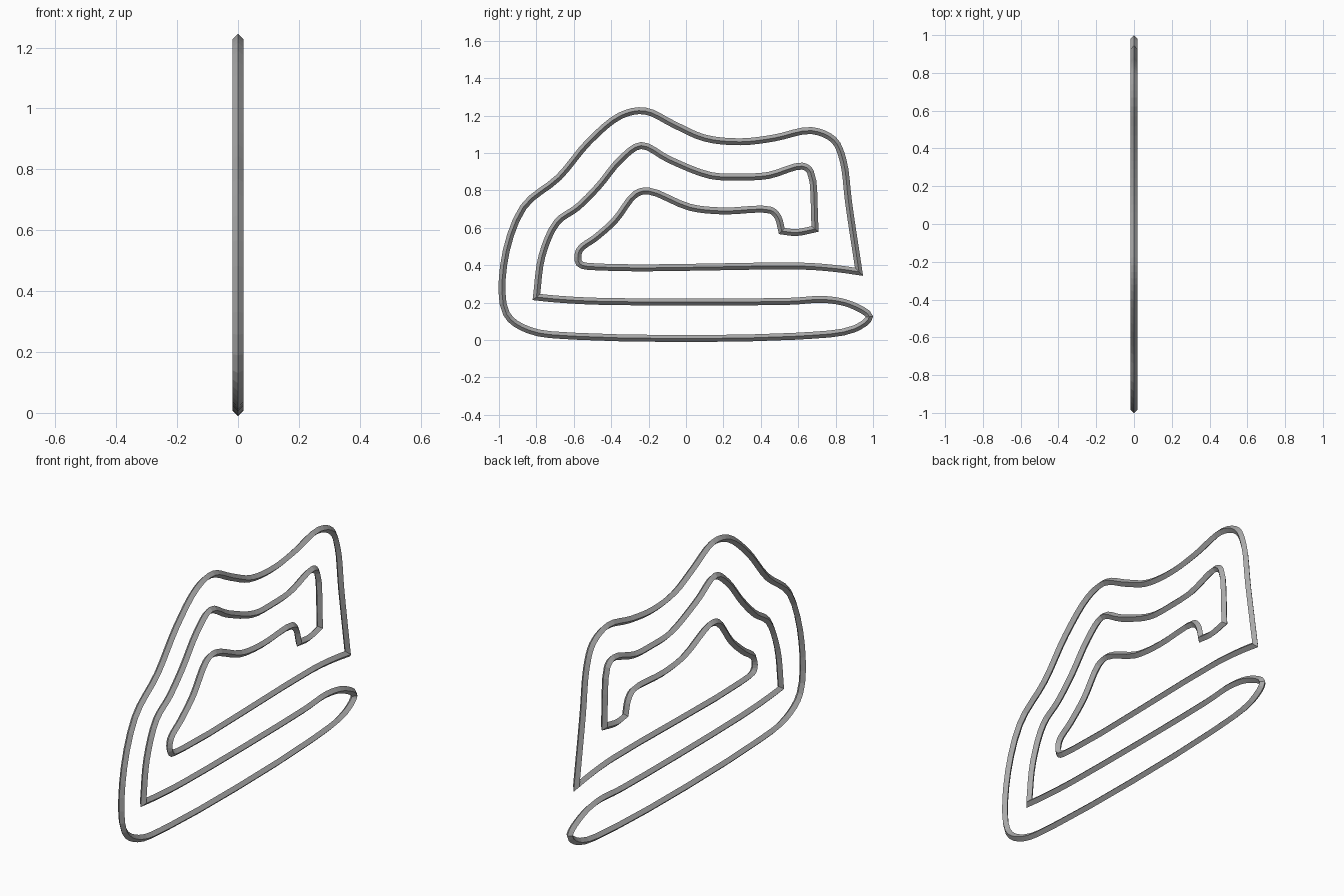
import bpy
import bmesh
from mathutils import Vector

TUBE_RADIUS = 0.0185
STEPS = 4

default_cube = bpy.data.objects.get("Cube")
if default_cube:
    bpy.data.objects.remove(default_cube, do_unlink=True)


def make_material(name, color):
    material = bpy.data.materials.new(name)
    material.use_nodes = True
    material.diffuse_color = color
    material.node_tree.nodes["Principled BSDF"].inputs["Base Color"].default_value = color
    return material


def smooth_run(points):
    """Centripetal spline through the points, leaving out the last one."""
    points = [Vector(p) for p in points]
    first = points[0] * 2 - points[1]
    last = points[-1] * 2 - points[-2]
    padded = [first] + points + [last]
    result = []
    for a, b, c, d in zip(padded, padded[1:], padded[2:], padded[3:]):
        ta, tb, tc = ((q - p).length ** 0.5 for p, q in ((a, b), (b, c), (c, d)))
        # Tangents at both ends of the span
        start = (c - b) + tb * ((b - a) / ta - (c - a) / (ta + tb))
        end = (c - b) + tb * ((d - c) / tc - (d - b) / (tb + tc))
        for step in range(STEPS):
            t = step / STEPS
            result.append(b * (2 * t**3 - 3 * t**2 + 1) + start * (t**3 - 2 * t**2 + t)
                          + c * (3 * t**2 - 2 * t**3) + end * (t**3 - t**2))
    return result


def diamond_tube(name, path, radius, material):
    """Closed tube of four flat sides, mitred along a path in the y-z plane."""
    bm = bmesh.new()
    rings = []
    for i, point in enumerate(path):
        before = (point - path[i - 1]).normalized()
        after = (path[(i + 1) % len(path)] - point).normalized()
        along = (before + after).normalized()
        side = Vector((-along.y, along.x))
        reach = side * radius / max(along.dot(after), 0.6)
        inner, outer = point + reach, point - reach
        corners = ((radius, point), (0, inner), (-radius, point), (0, outer))
        rings.append([bm.verts.new((x, p.x, p.y)) for x, p in corners])
    for i, ring in enumerate(rings):
        previous = rings[i - 1]
        for k in range(len(ring)):
            bm.faces.new((previous[k - 1], previous[k], ring[k], ring[k - 1]))
    bmesh.ops.recalc_face_normals(bm, faces=bm.faces)
    mesh = bpy.data.meshes.new(name)
    bm.to_mesh(mesh)
    bm.free()
    mesh.materials.append(material)
    obj = bpy.data.objects.new(name, mesh)
    bpy.context.collection.objects.link(obj)
    return obj


# Smooth runs (y, z) between the four sharp corners of the loop
outer_run = [
    (-.8, .23), (-.7, .22), (-.46, .207), (.55, .207), (.74, .217), (.88, .19),
    (.98, .125), (.9, .06), (.58, .02), (-.58, .02), (-.84, .053),
    (-.96, .14), (-.975, .4), (-.87, .71), (-.68, .87), (-.52, 1.06),
    (-.35, 1.2), (-.22, 1.225), (-.06, 1.15), (.1, 1.08), (.29, 1.06),
    (.47, 1.08), (.67, 1.12), (.79, 1.07), (.84, .96), (.87, .73), (.925, .365),
]
inner_run = [
    (.925, .365), (.82, .38), (.63, .395), (-.46, .39), (-.57, .41), (-.57, .48),
    (-.48, .55), (-.38, .64), (-.27, .78), (-.2, .797), (.02, .71), (.2, .69),
    (.45, .695), (.49, .66), (.512, .583),
]
notch_run = [(.512, .583), (.59, .575), (.69, .594)]
middle_run = [
    (.69, .594), (.665, .9), (.62, .93), (.44, .88), (.29, .872), (.13, .88),
    (-.09, .965), (-.24, 1.04), (-.35, .965), (-.47, .82), (-.58, .71),
    (-.69, .63), (-.77, .45), (-.8, .23),
]

track_path = []
for run in (outer_run, inner_run, notch_run, middle_run):
    track_path += smooth_run(run)

grey = make_material("mid grey", (0.4, 0.4, 0.4, 1))
diamond_tube("track_loop", track_path, TUBE_RADIUS, grey)
